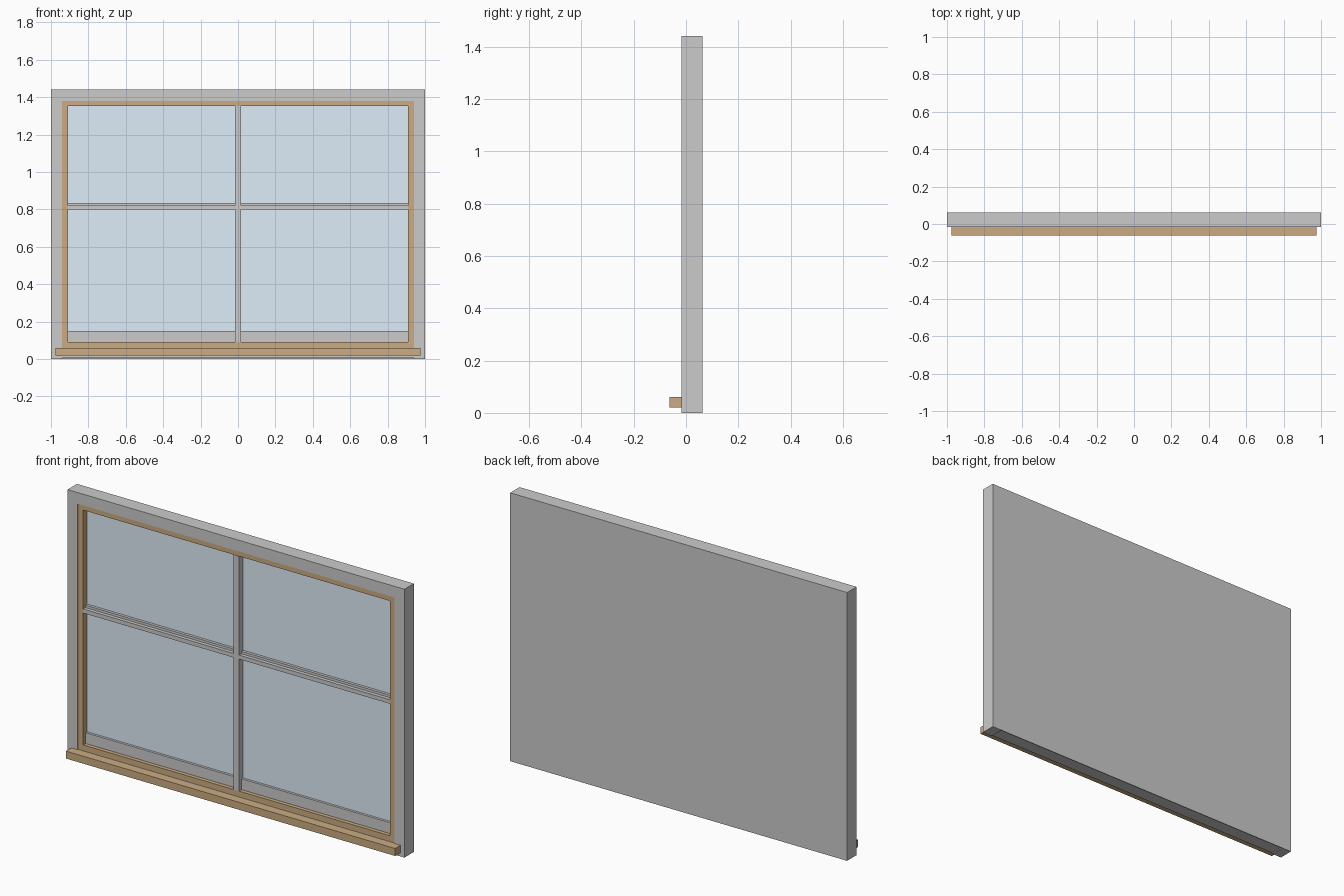
import bpy

if "Cube" in bpy.data.objects:
    bpy.data.objects.remove(bpy.data.objects["Cube"])


def material(name, color):
    m = bpy.data.materials.new(name)
    m.diffuse_color = color
    m.use_nodes = True
    m.node_tree.nodes["Principled BSDF"].inputs["Base Color"].default_value = m.diffuse_color
    return m


wood = material("wood", (0.60, 0.41, 0.22, 1))
pane = material("pane", (0.74, 0.85, 0.94, 1))


def box(name, x, y, z, mat=None):
    """Box from (min, max) ranges on each axis."""
    bpy.ops.mesh.primitive_cube_add(
        size=1, location=[(r[0] + r[1]) / 2 for r in (x, y, z)])
    ob = bpy.context.object
    ob.name = name
    ob.scale = [r[1] - r[0] for r in (x, y, z)]
    bpy.ops.object.transform_apply(location=False, rotation=False, scale=True)
    if mat:
        ob.data.materials.append(mat)
    return ob


def pair(name, x, y, z, mat=None):
    """Matching boxes on the right and left."""
    box(name + "_right", x, y, z, mat)
    box(name + "_left", (-x[1], -x[0]), y, z, mat)


FRONT, BACK, TOP = -0.017, 0.0625, 1.44
PANEL = 0.058   # front of the backing panel
GLASS = 0.021   # front of the glass

# Outer frame
pair("frame_stile", (0.94, 1.0), (FRONT, PANEL), (0, TOP))
box("frame_head", (-0.94, 0.94), (FRONT, PANEL), (1.38, TOP))
box("frame_base", (-0.94, 0.94), (FRONT, PANEL), (0.005, 0.06))
box("back_panel", (-1, 1), (PANEL, BACK), (0, TOP))

# Wooden lining inside the frame
lining = (FRONT + 0.004, PANEL)
pair("lining_side", (0.91, 0.94), lining, (0.06, 1.38), wood)
box("lining_top", (-0.91, 0.91), lining, (1.352, 1.38), wood)
box("lining_bottom", (-0.91, 0.91), lining, (0.06, 0.092), wood)

# Glass and sash bars
box("glass", (-0.91, 0.91), (GLASS, GLASS + 0.006), (0.092, 1.352), pane)
box("sash_bottom_rail", (-0.91, 0.91), (0.008, GLASS + 0.01), (0.092, 0.15))
box("vertical_bar", (-0.016, 0.016), (FRONT + 0.002, GLASS), (0.092, 1.352))
box("horizontal_bar", (-0.91, 0.91), (FRONT + 0.004, GLASS), (0.80, 0.822))
box("meeting_rail", (-0.91, 0.91), (0.006, GLASS), (0.801, 0.835))

# Projecting sill
box("sill", (-0.977, 0.977), (-0.0625, FRONT), (0.02, 0.06), wood)
